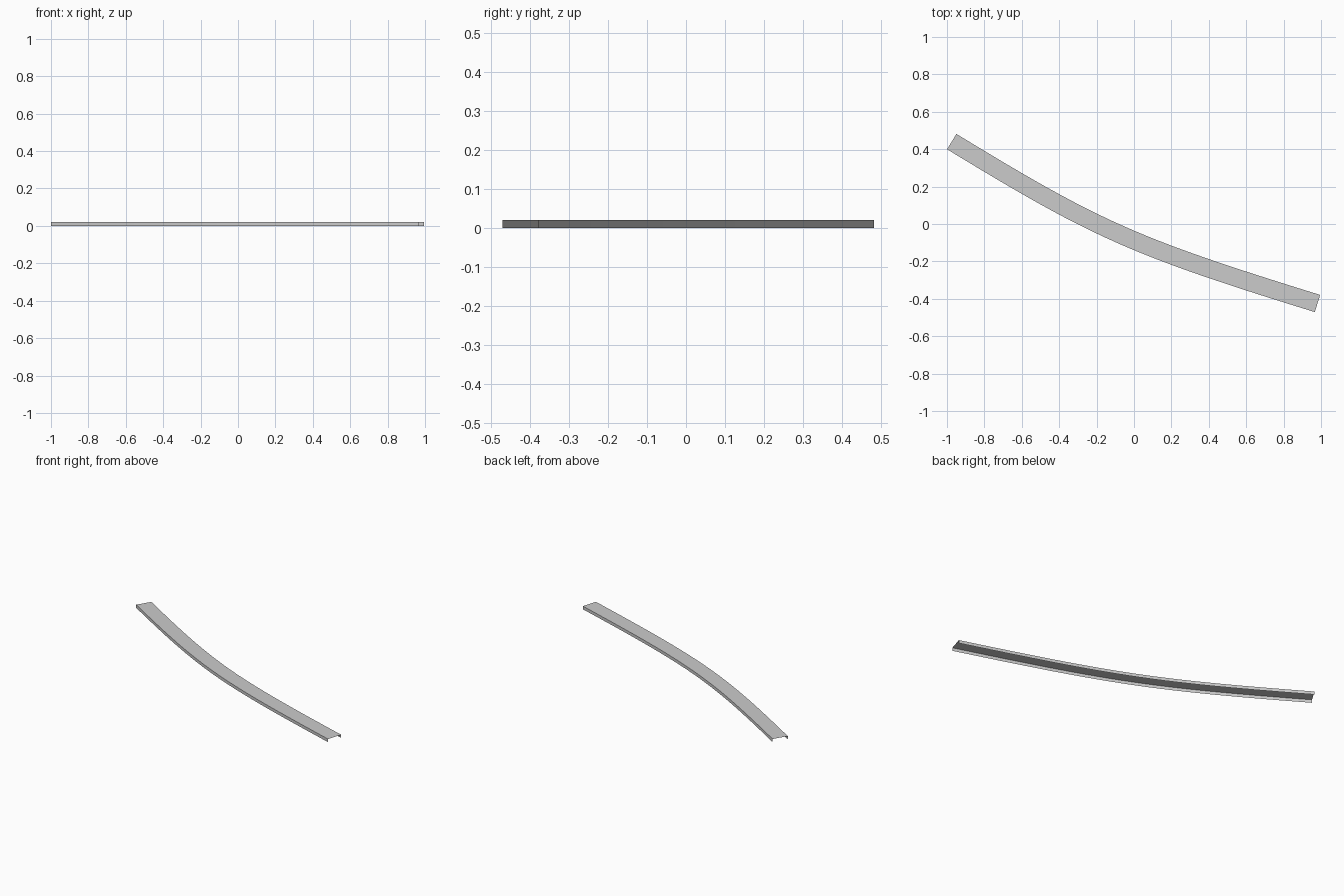
import bpy, bmesh
from mathutils import Vector
from mathutils.geometry import interpolate_bezier

if "Cube" in bpy.data.objects:
    bpy.data.objects.remove(bpy.data.objects["Cube"])

HALF_WIDTH, HEIGHT, STEPS = 0.048, 0.02, 24

# Centre line of the curved strip, seen from above
path = interpolate_bezier(Vector((-0.9745, 0.4405, 0)), Vector((-0.196, -0.034, 0)),
                          Vector((-0.001, -0.121, 0)), Vector((0.981, -0.425, 0)), STEPS + 1)

# Open channel section: side flange, top, side flange
section = [(-HALF_WIDTH, 0), (-HALF_WIDTH, HEIGHT), (HALF_WIDTH, HEIGHT), (HALF_WIDTH, 0)]

# Sweep the section along the centre line
bm = bmesh.new()
rows = []
for i, p in enumerate(path):
    t = (path[min(i + 1, STEPS)] - path[max(i - 1, 0)]).normalized()
    n = Vector((-t.y, t.x, 0))
    rows.append([bm.verts.new(p + n * s + Vector((0, 0, z))) for s, z in section])
for a, b in zip(rows, rows[1:]):
    for j in range(len(section) - 1):
        bm.faces.new((a[j], b[j], b[j + 1], a[j + 1]))

mesh = bpy.data.meshes.new("curved_channel_strip")
bm.to_mesh(mesh)
bm.free()
strip = bpy.data.objects.new("curved_channel_strip", mesh)
bpy.context.collection.objects.link(strip)

# Smooth along the bend, sharp at the flange corners
bpy.context.view_layer.objects.active = strip
strip.select_set(True)
bpy.ops.object.shade_smooth_by_angle()
